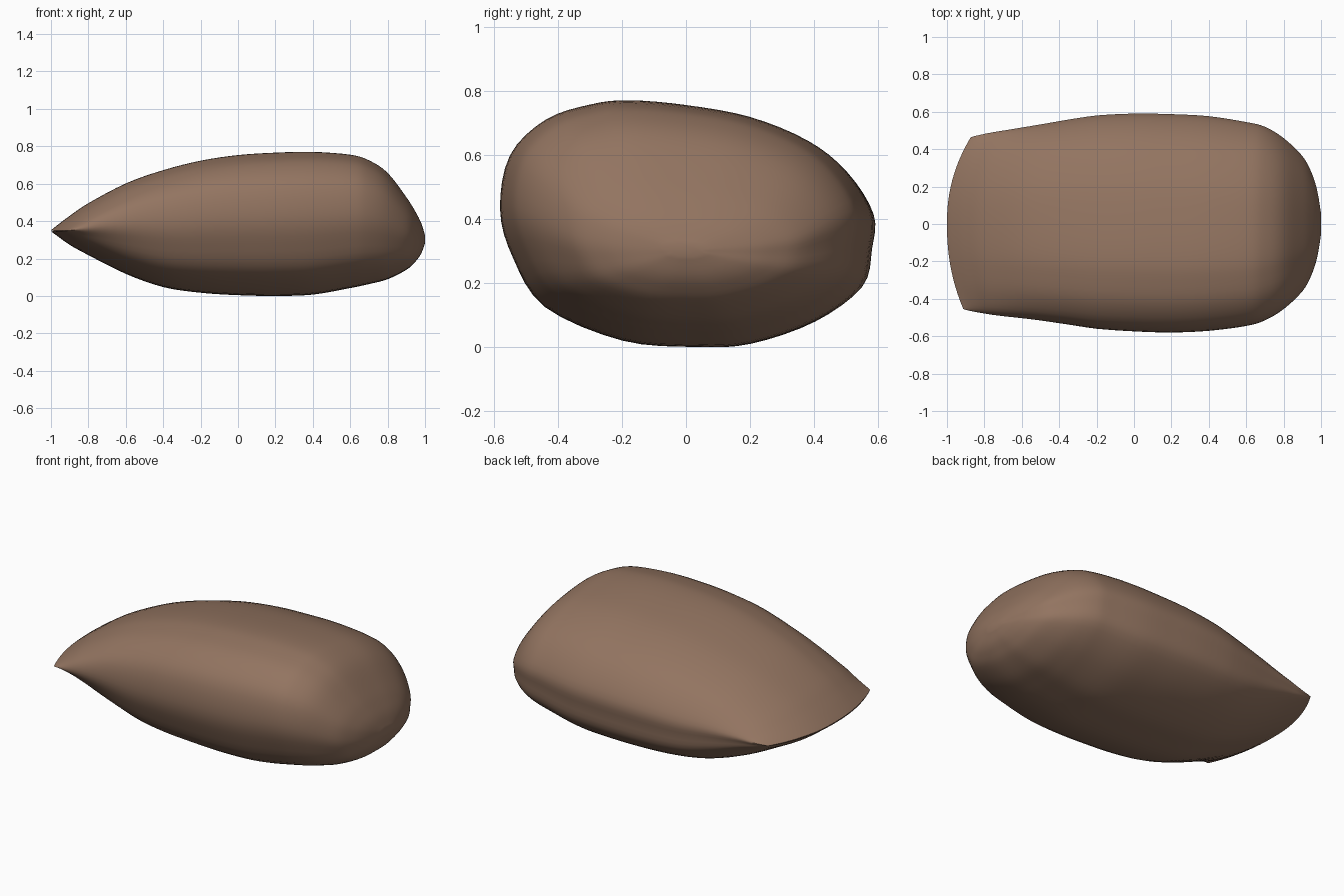
import bpy, bmesh, math
from mathutils import Vector

if "Cube" in bpy.data.objects:
    bpy.data.objects.remove(bpy.data.objects["Cube"])

# Stations along the stone: x, bottom z, top z, min y, max y
stations = [
    (-1.00, .347, .353, -.455, .460), (-.97, .325, .378, -.463, .468),
    (-.90, .275, .432, -.476, .482), (-.80, .220, .500, -.490, .497),
    (-.60, .120, .605, -.510, .525), (-.40, .050, .675, -.535, .553),
    (-.20, .020, .725, -.560, .575), (.00, .007, .755, -.574, .585),
    (.20, .003, .768, -.580, .582), (.40, .010, .772, -.571, .571),
    (.60, .045, .757, -.545, .540), (.70, .066, .727, -.515, .515),
    (.80, .092, .660, -.455, .455), (.90, .142, .530, -.360, .360),
    (.95, .187, .450, -.270, .270), (.98, .230, .390, -.175, .175),
    (1.00, .285, .325, -.055, .055)]

# Lopsided cross-section seen from the right: y, z
section = [(-.58, .43), (-.55, .60), (-.44, .71), (-.30, .757), (-.18, .77), (0, .755),
           (.20, .718), (.38, .645), (.50, .55), (.58, .42), (.575, .31), (.545, .19),
           (.40, .08), (.20, .01), (.03, 0), (-.20, .02), (-.44, .125), (-.54, .28)]
section = [(y / .58, z / .77) for y, z in section]


def spline(points, steps, closed):
    """Catmull-Rom curve through points of any dimension."""
    n, out = len(points), []
    get = (lambda i: points[i % n]) if closed else (lambda i: points[max(0, min(n - 1, i))])
    for i in range(n if closed else n - 1):
        for s in range(steps):
            t = s / steps
            out.append(tuple(
                .5 * (2 * b + (c - a) * t + (2 * a - 5 * b + 4 * c - d) * t * t
                      + (3 * b - a - 3 * c + d) * t ** 3)
                for a, b, c, d in zip(get(i - 1), get(i), get(i + 1), get(i + 2))))
    if not closed:
        out.append(tuple(points[-1]))
    return out


ring_shape = spline(section, 4, True)
bm = bmesh.new()
rings = []
for x, z0, z1, y0, y1 in spline(stations, 4, False):
    # the thin end has a bowed edge that fades out along the body
    fade = max(0, min(1, (-.2 - x) / .8))
    ring = []
    for u, v in ring_shape:
        y = (y0 + y1) / 2 + u * (y1 - y0) / 2
        bow = (.125 if y > 0 else .09) * (abs(y) / .46) ** 2.2 * fade
        ring.append(bm.verts.new((min(x + bow, 1), y, z0 + v * (z1 - z0))))
    rings.append(ring)

# Skin between rings and close both ends
n = len(ring_shape)
for a, b in zip(rings, rings[1:]):
    for i in range(n):
        j = (i + 1) % n
        bm.faces.new((a[i], a[j], b[j], b[i]))
bm.faces.new(rings[0])
bm.faces.new(rings[-1])
bmesh.ops.recalc_face_normals(bm, faces=bm.faces)

mesh = bpy.data.meshes.new("stone")
bm.to_mesh(mesh)
bm.free()
stone = bpy.data.objects.new("stone", mesh)
bpy.context.collection.objects.link(stone)

brown = bpy.data.materials.new("warm brown")
brown.diffuse_color = (.29, .175, .118, 1)
brown.use_nodes = True
brown.node_tree.nodes["Principled BSDF"].inputs["Base Color"].default_value = brown.diffuse_color
mesh.materials.append(brown)

# Stand on the ground
low = min(v.co.z for v in mesh.vertices)
for v in mesh.vertices:
    v.co.z -= low

bpy.context.view_layer.objects.active = stone
stone.select_set(True)
bpy.ops.object.shade_smooth_by_angle(angle=math.radians(40))
